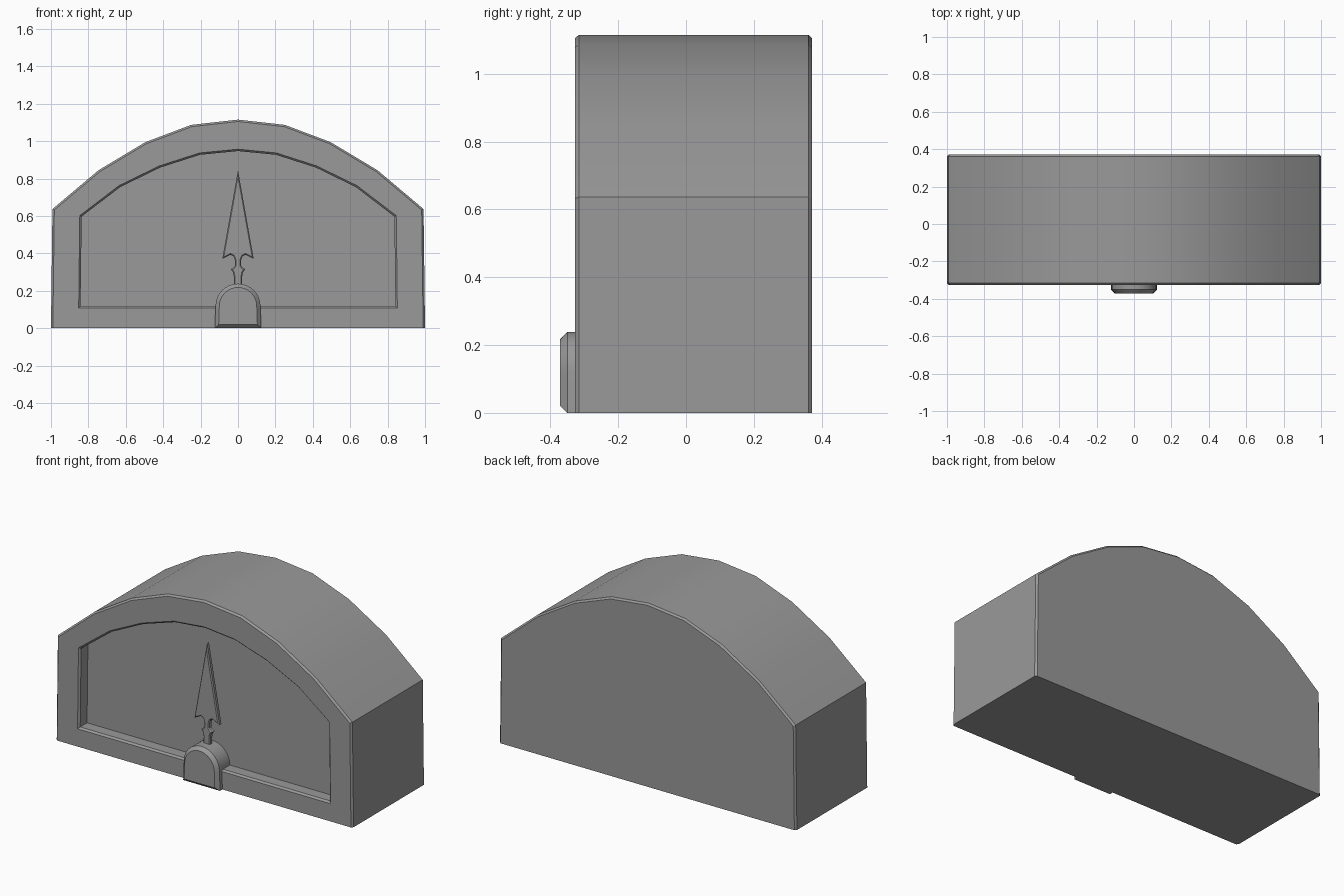
import bpy, bmesh, math
from mathutils import Vector

if "Cube" in bpy.data.objects:
    bpy.data.objects.remove(bpy.data.objects["Cube"])

grey = bpy.data.materials.new("dark_grey")
grey.diffuse_color = (0.32, 0.32, 0.32, 1)
grey.use_nodes = True
grey.node_tree.nodes["Principled BSDF"].inputs["Base Color"].default_value = grey.diffuse_color


def mirrored(half):
    """Close a right-hand half profile (top to bottom) across x = 0."""
    left = [(-x, z) for x, z in reversed(half) if x > 1e-6]
    return half + left


def inset(pts, d, floor=None):
    """Mitred inward offset of a clockwise outline; floor keeps the base flat."""
    out = []
    for i, p in enumerate(pts):
        p = Vector(p)
        a = (p - Vector(pts[i - 1])).normalized()
        b = (Vector(pts[(i + 1) % len(pts)]) - p).normalized()
        na, nb = Vector((a.y, -a.x)), Vector((b.y, -b.x))
        q = p + (na + nb) * (d / (1 + na.dot(nb)))
        if floor is not None and p.y <= floor + 1e-6:
            q.y = floor
        out.append((q.x, q.y))
    return out


def loft(name, rings):
    """Bridge equal-length outlines, each (points, y), and cap both ends."""
    bm = bmesh.new()
    loops = [[bm.verts.new((x, y, z)) for x, z in pts] for pts, y in rings]
    n = len(loops[0])
    for a, b in zip(loops, loops[1:]):
        for i in range(n):
            j = (i + 1) % n
            bm.faces.new((a[i], a[j], b[j], b[i]))
    bm.faces.new(loops[0])
    bm.faces.new(loops[-1])
    bmesh.ops.recalc_face_normals(bm, faces=bm.faces)
    mesh = bpy.data.meshes.new(name)
    bm.to_mesh(mesh)
    bm.free()
    mesh.materials.append(grey)
    ob = bpy.data.objects.new(name, mesh)
    bpy.context.collection.objects.link(ob)
    bpy.ops.object.select_all(action='DESELECT')
    ob.select_set(True)
    bpy.context.view_layer.objects.active = ob
    bpy.ops.object.shade_smooth_by_angle(angle=math.radians(25))
    return ob


# Arched housing with chamfered rims and a recessed dial face
body = mirrored([(0, 1.115), (0.25, 1.087), (0.495, 0.995), (0.745, 0.845),
                 (0.992, 0.637), (1.0, 0)])
dial = mirrored([(0, 0.957), (0.205, 0.937), (0.42, 0.868), (0.635, 0.763),
                 (0.846, 0.602), (0.852, 0.108)])
body_in, dial_in = inset(body, 0.01, 0), inset(dial, 0.01)
loft("housing", [(body_in, 0.371), (body, 0.361), (body, -0.316), (body_in, -0.327),
                 (dial, -0.327), (dial_in, -0.316), (dial_in, -0.25)])

# Spear-shaped needle
needle = mirrored([(0, 0.845), (0.084, 0.37), (0.04, 0.393), (0.024, 0.385),
                   (0.017, 0.365), (0.016, 0.335), (0.024, 0.324), (0.038, 0.315),
                   (0.026, 0.298), (0.022, 0.275), (0.023, 0.18)])
loft("needle", [(needle, -0.28), (needle, -0.298), (inset(needle, 0.006), -0.304)])

# Rounded hub cover at the needle's base
r = 0.12
arch = [(r * math.sin(t), 0.118 + r * math.cos(t))
        for t in (math.pi / 2 * i / 8 for i in range(9))]
hub = mirrored(arch + [(0.124, 0)])
loft("hub_cover", [(hub, -0.25), (hub, -0.35), (inset(hub, 0.02), -0.371)])
